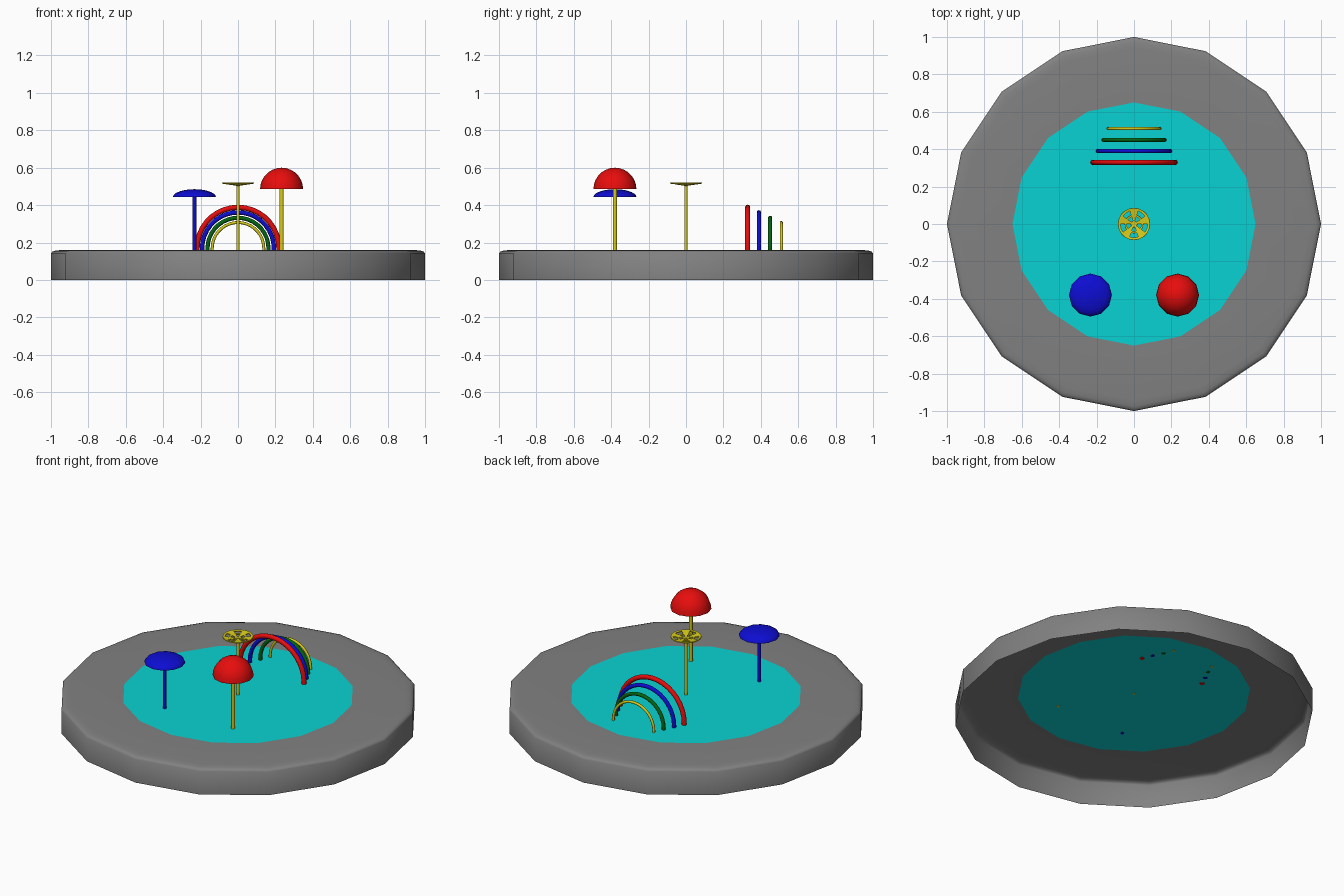
import bpy, bmesh
from math import sin, cos, pi, tau

cube = bpy.data.objects.get("Cube")
if cube:
    bpy.data.objects.remove(cube)


def material(name, r, g, b):
    m = bpy.data.materials.new(name)
    m.use_nodes = True
    m.diffuse_color = (r, g, b, 1)
    m.node_tree.nodes["Principled BSDF"].inputs["Base Color"].default_value = (r, g, b, 1)
    return m


GREY = material("stone grey", 0.22, 0.22, 0.22)
WATER = material("water cyan", 0.003, 0.65, 0.65)
RED = material("red", 0.8, 0.004, 0.004)
BLUE = material("blue", 0.004, 0.004, 0.65)
GREEN = material("green", 0.001, 0.13, 0.006)
YELLOW = material("yellow", 0.68, 0.6, 0.01)


def finish(name, bm, mats, angle=None):
    mesh = bpy.data.meshes.new(name)
    bm.to_mesh(mesh)
    bm.free()
    for m in mats:
        mesh.materials.append(m)
    ob = bpy.data.objects.new(name, mesh)
    bpy.context.collection.objects.link(ob)
    if angle:
        bpy.ops.object.select_all(action='DESELECT')
        ob.select_set(True)
        bpy.context.view_layer.objects.active = ob
        bpy.ops.object.shade_smooth_by_angle(angle=angle)
    return ob


def skin(bm, rings, closed=True):
    """Join successive rings of points with quads."""
    rows = [[bm.verts.new(p) for p in ring] for ring in rings]
    n = len(rows[0])
    for a, b in zip(rows, rows[1:]):
        for i in range(n if closed else n - 1):
            j = (i + 1) % n
            bm.faces.new((a[i], a[j], b[j], b[i]))
    return rows


def circle(r, z, n, x=0, y=0):
    return [(x + r * cos(tau * i / n), y + r * sin(tau * i / n), z) for i in range(n)]


def pole(name, x, y, top, r, mat):
    bm = bmesh.new()
    rows = skin(bm, [circle(r, z, 10, x, y) for z in (FLOOR, top)])
    bm.faces.new(rows[1])
    bm.faces.new(rows[0][::-1])
    finish(name, bm, [mat], 0.8)


def dome(name, x, y, base, r, height, mat):
    bm = bmesh.new()
    steps = 7
    rows = skin(bm, [circle(r * cos(pi / 2 * k / steps), base + height * sin(pi / 2 * k / steps), 12, x, y)
                     for k in range(steps)])
    tip = bm.verts.new((x, y, base + height))
    last = rows[-1]
    for i in range(12):
        bm.faces.new((last[i], last[(i + 1) % 12], tip))
    bm.faces.new(rows[0][::-1])
    finish(name, bm, [mat], 0.8)


def arch(name, y, radius, tube, centre, mat):
    # semicircle path with short straight feet
    steps = 18
    path = [(radius, FLOOR, 0)]
    path += [(radius * cos(pi * k / steps), centre + radius * sin(pi * k / steps), pi * k / steps)
             for k in range(steps + 1)]
    path += [(-radius, FLOOR, pi)]
    bm = bmesh.new()
    rings = []
    for px, pz, a in path:
        rings.append([(px + tube * cos(t) * cos(a), y + tube * sin(t), pz + tube * cos(t) * sin(a))
                      for t in (tau * i / 10 for i in range(10))])
    rows = skin(bm, rings)
    bm.faces.new(rows[0][::-1])
    bm.faces.new(rows[-1])
    bmesh.ops.recalc_face_normals(bm, faces=bm.faces)
    finish(name, bm, [mat], 0.8)


FLOOR = 0.158

# Basin: open-bottomed sixteen-sided shell with a softened rim and a water sheet
bm = bmesh.new()
profile = [(1, 0), (1, 0.143), (0.992, 0.152), (0.975, 0.157), (0.94, 0.16), (0.65, 0.16)]
rows = skin(bm, [circle(r, z, 16) for r, z in profile])
water = bm.faces.new(rows[-1])
water.material_index = 1
finish("basin", bm, [GREY, WATER], 1.0)

# Two umbrella fountains
pole("red_umbrella_pole", 0.233, -0.38, 0.49, 0.011, YELLOW)
dome("red_umbrella", 0.233, -0.38, 0.485, 0.115, 0.115, RED)
pole("blue_umbrella_pole", -0.233, -0.38, 0.45, 0.011, BLUE)
dome("blue_umbrella", -0.233, -0.38, 0.443, 0.115, 0.042, BLUE)

# Row of spray arches, shrinking toward the back
arch("red_arch", 0.33, 0.219, 0.014, 0.169, RED)
arch("blue_arch", 0.39, 0.192, 0.012, 0.169, BLUE)
arch("green_arch", 0.45, 0.163, 0.011, 0.169, GREEN)
arch("yellow_arch", 0.51, 0.138, 0.008, 0.169, YELLOW)

# Central pole with a shallow pinwheel of alternating blades
pole("centre_pole", 0, 0, 0.512, 0.009, YELLOW)
bm = bmesh.new()
radii = [0.005, 0.018, 0.04, 0.05, 0.073, 0.086]
rows = skin(bm, [circle(r, 0.505 + 0.013 * r / 0.086, 20) for r in radii])
gaps = []
for f in bm.faces:
    c = f.calc_center_median()
    r = c.xy.length
    sector = int((c.xy.angle_signed((1, 0)) % tau) / tau * 20)
    if (0.018 < r < 0.04 or 0.05 < r < 0.073) and sector % 4 > 1:
        gaps.append(f)
bmesh.ops.delete(bm, geom=gaps, context='FACES')
wheel = finish("pinwheel", bm, [YELLOW])
thick = wheel.modifiers.new("thickness", 'SOLIDIFY')
thick.thickness = 0.006
thick.offset = 0
